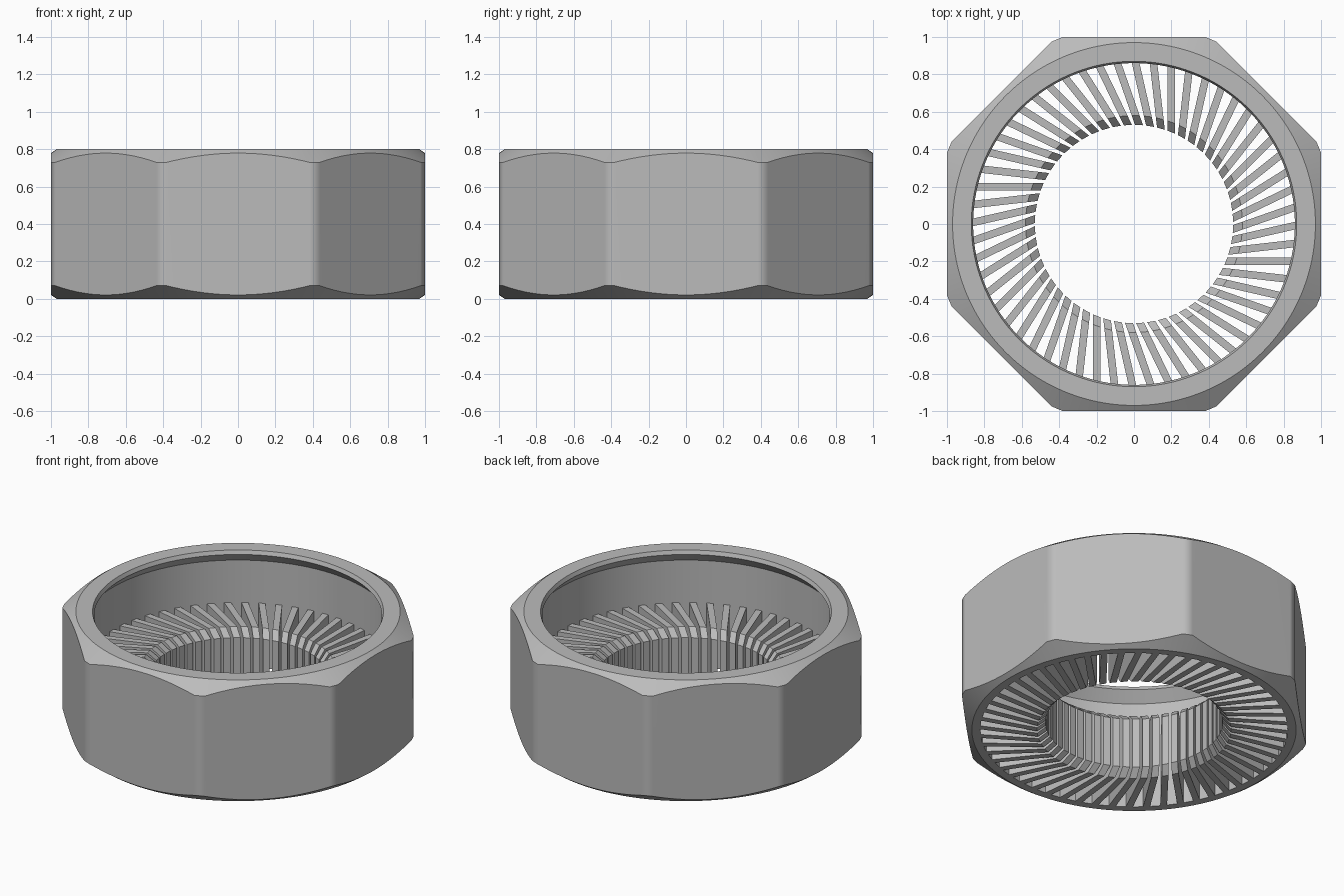
import bpy, bmesh, math
from mathutils import Matrix

cube = bpy.data.objects.get("Cube")
if cube:
    bpy.data.objects.remove(cube, do_unlink=True)

steel = bpy.data.materials.new("grey_metal")
steel.use_nodes = True
grey = (0.5, 0.5, 0.5, 1)
steel.diffuse_color = grey
steel.node_tree.nodes["Principled BSDF"].inputs["Base Color"].default_value = grey


def make_object(name, bm):
    bmesh.ops.recalc_face_normals(bm, faces=bm.faces)
    mesh = bpy.data.meshes.new(name)
    bm.to_mesh(mesh)
    bm.free()
    mesh.materials.append(steel)
    obj = bpy.data.objects.new(name, mesh)
    bpy.context.collection.objects.link(obj)
    return obj


def activate(obj):
    bpy.ops.object.select_all(action='DESELECT')
    obj.select_set(True)
    bpy.context.view_layer.objects.active = obj


HEIGHT = 0.8
WALL = 0.92

# Turned ring: chamfered outside, inner lip with an undercut below it
profile = [(0.87, HEIGHT), (0.97, HEIGHT), (1.07, 0.73), (1.07, 0.07),
           (0.97, 0), (WALL, 0), (WALL, 0.71), (0.86, 0.775)]
SEGMENTS = 192
bm = bmesh.new()
rings = []
for i in range(SEGMENTS):
    a = math.tau * i / SEGMENTS
    rings.append([bm.verts.new((r * math.cos(a), r * math.sin(a), z)) for r, z in profile])
for i, ring in enumerate(rings):
    following = rings[(i + 1) % SEGMENTS]
    for j in range(len(profile)):
        k = (j + 1) % len(profile)
        bm.faces.new((ring[j], following[j], following[k], ring[k]))
housing = make_object("octagonal_housing", bm)

# Octagonal prism that trims the ring to eight flats
bm = bmesh.new()
radius = 1 / math.cos(math.pi / 8)
bmesh.ops.create_cone(bm, cap_ends=True, segments=8, radius1=radius, radius2=radius, depth=2)
points = [v.co for v in bm.verts]
if max(p.x for p in points) > 1.01:
    bmesh.ops.rotate(bm, verts=bm.verts, matrix=Matrix.Rotation(math.pi / 8, 3, 'Z'))
cutter = make_object("octagon_cutter", bm)
cutter.hide_render = True

trim = housing.modifiers.new("flats", 'BOOLEAN')
trim.operation = 'INTERSECT'
trim.solver = 'EXACT'
trim.object = cutter
activate(housing)
bpy.ops.object.modifier_apply(modifier=trim.name)
bpy.data.objects.remove(cutter, do_unlink=True)
bpy.ops.object.shade_smooth_by_angle(angle=math.radians(30))
weighted = housing.modifiers.new("flat_normals", 'WEIGHTED_NORMAL')
weighted.keep_sharp = True

# Skewed fins: each lies along a line that misses the axis by SKEW
FINS = 56
SKEW = 0.2
HALF = 0.02
fin_profile = [(WALL + 0.01, 0), (0.58, 0), (0.53, 0.05),
               (0.53, 0.38), (0.58, 0.43), (WALL + 0.01, 0.43)]
bm = bmesh.new()
for i in range(FINS):
    turn = Matrix.Rotation(math.tau * i / FINS, 3, 'Z')
    sides = []
    for x in (-SKEW - HALF, -SKEW + HALF):
        side = [bm.verts.new((x, -math.sqrt(r * r - x * x), z)) for r, z in fin_profile]
        bmesh.ops.rotate(bm, verts=side, matrix=turn)
        sides.append(side)
    left, right = sides
    bm.faces.new(left)
    bm.faces.new(right[::-1])
    for j in range(len(left)):
        k = (j + 1) % len(left)
        bm.faces.new((left[k], left[j], right[j], right[k]))
make_object("inner_fins", bm)
